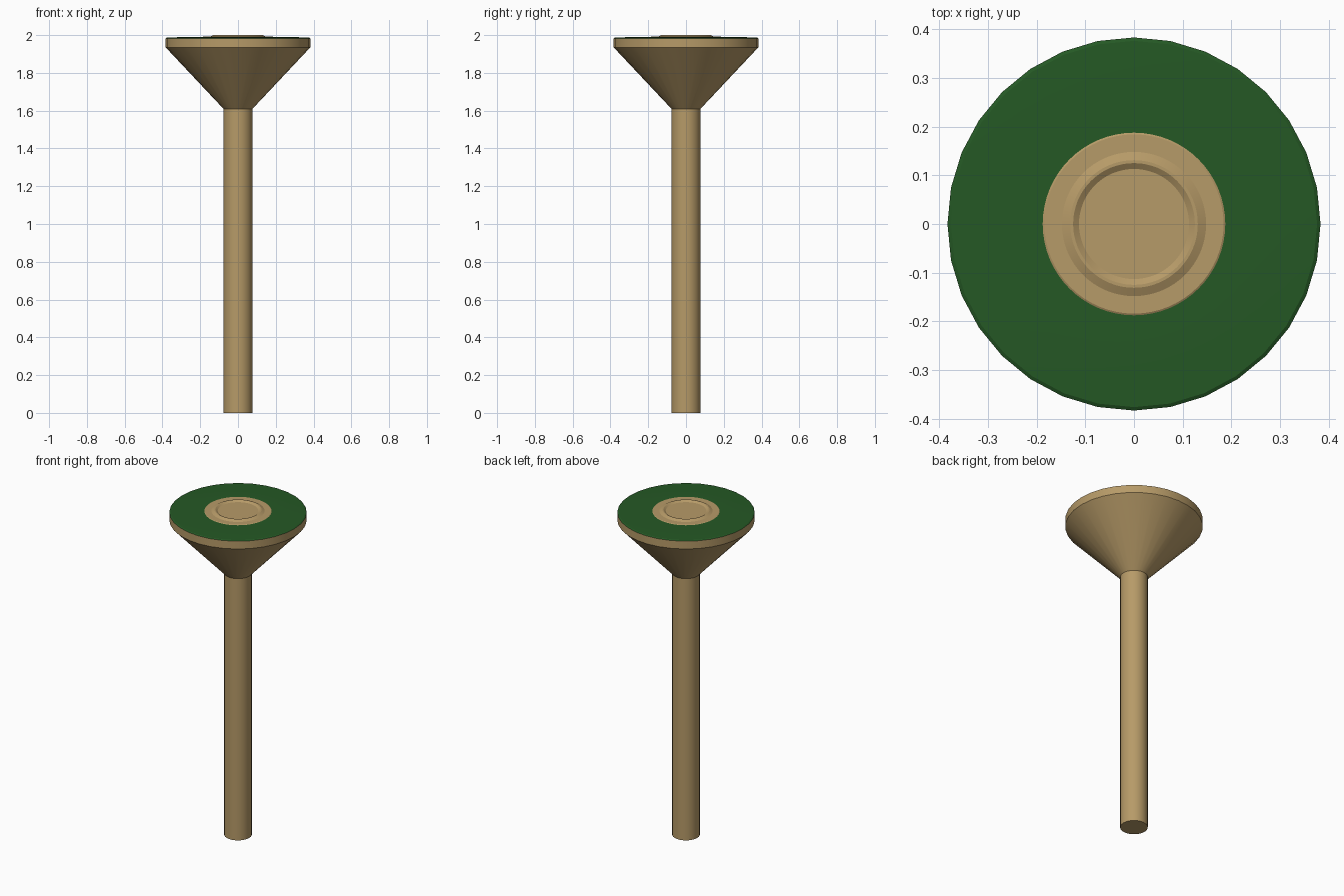
import bpy, bmesh, math

if "Cube" in bpy.data.objects:
    bpy.data.objects.remove(bpy.data.objects["Cube"])


def material(name, color):
    m = bpy.data.materials.new(name)
    m.diffuse_color = (*color, 1)
    m.use_nodes = True
    m.node_tree.nodes["Principled BSDF"].inputs["Base Color"].default_value = m.diffuse_color
    return m


TAN = material("warm_tan", (0.47, 0.325, 0.138))
GREEN = material("dark_green", (0.018, 0.098, 0.018))


def lathe(name, profile, mat, sides=32, smooth=True):
    """Spin a list of (radius, z) points, bottom to top, around z."""
    bm = bmesh.new()
    rings = []
    for r, z in profile:
        if r == 0:
            rings.append([bm.verts.new((0, 0, z))] * sides)
        else:
            rings.append([bm.verts.new((r * math.cos(i * math.tau / sides),
                                        r * math.sin(i * math.tau / sides), z))
                          for i in range(sides)])
    for a, b in zip(rings, rings[1:]):
        for i in range(sides):
            j = (i + 1) % sides
            bm.faces.new(list(dict.fromkeys((a[i], a[j], b[j], b[i]))))
    me = bpy.data.meshes.new(name)
    bm.to_mesh(me)
    bm.free()
    me.materials.append(mat)
    ob = bpy.data.objects.new(name, me)
    bpy.context.collection.objects.link(ob)
    if smooth:
        bpy.ops.object.select_all(action='DESELECT')
        ob.select_set(True)
        bpy.context.view_layer.objects.active = ob
        bpy.ops.object.shade_smooth_by_angle(angle=math.radians(25))
    return ob


# Stem with closed foot
lathe("stem", [(0, 0), (0.077, 0), (0.077, 1.61)], TAN)

# Flared head and its straight rim
lathe("flared_head", [(0.077, 1.61), (0.383, 1.935), (0.383, 1.983)], TAN)

# Slightly domed green top surface
lathe("green_top", [(0.383, 1.983), (0.376, 1.987), (0.28, 1.990), (0.18, 1.990)], GREEN)

# Central plate with a raised lip around a shallow recess
lathe("centre_plate", [(0.191, 1.988), (0.184, 1.992), (0.148, 1.992),
                       (0.131, 2.0), (0.125, 2.0), (0.113, 1.992), (0, 1.992)],
      TAN, sides=64)
